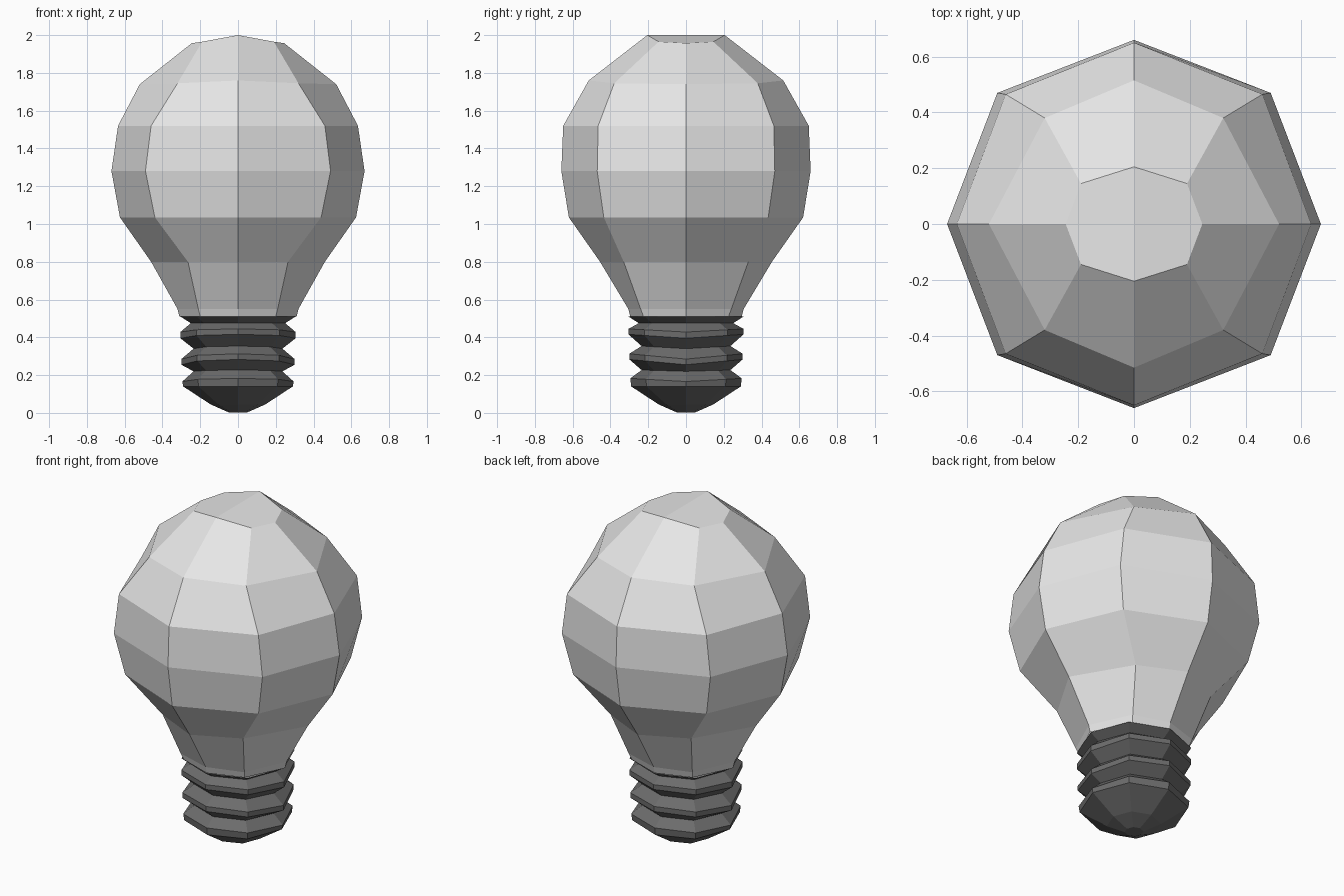
import bpy, math

if "Cube" in bpy.data.objects:
    bpy.data.objects.remove(bpy.data.objects["Cube"])


def material(name, v):
    m = bpy.data.materials.new(name)
    m.diffuse_color = (v, v, v, 1)
    m.use_nodes = True
    m.node_tree.nodes["Principled BSDF"].inputs["Base Color"].default_value = m.diffuse_color
    return m


def ring(rx, ry, dx, dy, z_x, z_y, z_d):
    # eight points: on the x axis, diagonals and y axis, counter-clockwise
    return [(rx, 0, z_x), (dx, dy, z_d), (0, ry, z_y), (-dx, dy, z_d),
            (-rx, 0, z_x), (-dx, -dy, z_d), (0, -ry, z_y), (dx, -dy, z_d)]


def loft(name, rings, mat, end_faces):
    verts = [v for r in rings for v in r]
    faces = []
    for k in range(len(rings) - 1):
        for i in range(8):
            j = (i + 1) % 8
            faces.append((k * 8 + i, k * 8 + j, k * 8 + 8 + j, k * 8 + 8 + i))
    faces += end_faces
    me = bpy.data.meshes.new(name)
    me.from_pydata(verts, [], faces)
    me.materials.append(mat)
    ob = bpy.data.objects.new(name, me)
    bpy.context.collection.objects.link(ob)
    return ob


glass = material("light grey glass", 0.8)
metal = material("dark grey metal", 0.15)

# glass bulb: rx, ry, diagonal x, diagonal y, z
profile = [(.31, .295, .20, .225, .51), (.32, .305, .21, .24, .55),
           (.46, .455, .265, .33, .80), (.625, .62, .44, .435, 1.035),
           (.67, .66, .49, .47, 1.28), (.635, .65, .46, .465, 1.52)]
rings = [ring(a, b, c, d, z, z, z) for a, b, c, d, z in profile]
rings.append(ring(.52, .515, .32, .38, 1.74, 1.76, 1.745))
rings.append(ring(.245, .205, .19, .145, 1.957, 2.0, 1.965))
t = 8 * (len(rings) - 1)
# top cap folded along a ridge in y
cap = [(t + 6, t + 7, t, t + 1, t + 2), (t + 2, t + 3, t + 4, t + 5, t + 6)]
loft("glass_bulb", rings, glass, cap)

# screw base: radius, z, how far the thread dips at the sides
screw = [(.05, .003, 0), (.145, .045, 0), (.29, .14, 0), (.295, .178, .012),
         (.235, .225, .005), (.30, .275, .02), (.30, .305, .02),
         (.235, .35, .01), (.305, .41, .015), (.305, .44, .012),
         (.25, .475, 0), (.305, .51, 0)]
rings = []
for r, z, dip in screw:
    d = r * .72
    rings.append(ring(r, r, d, d, z - dip, z + dip * .4, z))
loft("screw_base", rings, metal, [tuple(range(7, -1, -1))])
